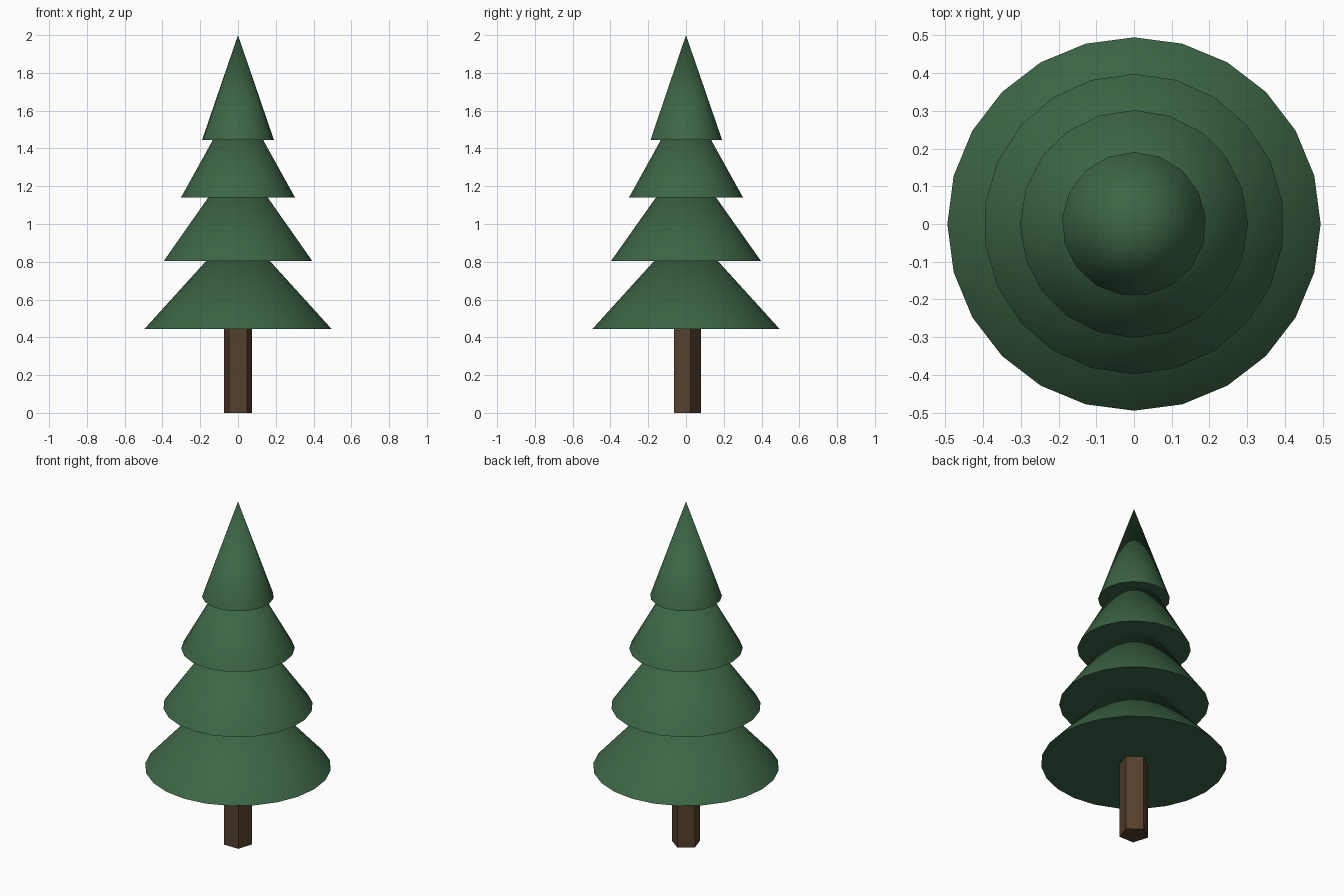
import bpy
import math

if "Cube" in bpy.data.objects:
    bpy.data.objects.remove(bpy.data.objects["Cube"])


def material(name, color):
    mat = bpy.data.materials.new(name)
    mat.diffuse_color = color
    mat.use_nodes = True
    mat.node_tree.nodes["Principled BSDF"].inputs["Base Color"].default_value = mat.diffuse_color
    return mat


green = material("needles", (0.045, 0.13, 0.06, 1))
brown = material("bark", (0.09, 0.05, 0.025, 1))


def cone(name, sides, radius, bottom, top, mat):
    bpy.ops.mesh.primitive_cone_add(vertices=sides, radius1=radius, radius2=0,
                                    depth=top - bottom,
                                    location=(0, 0, (bottom + top) / 2))
    obj = bpy.context.object
    obj.name = name
    obj.data.materials.append(mat)
    bpy.ops.object.shade_smooth_by_angle(angle=math.radians(30))
    return obj


# Trunk: five-sided, flat shaded
bpy.ops.mesh.primitive_cylinder_add(vertices=5, radius=0.079, depth=0.5,
                                    location=(0, 0, 0.25))
trunk = bpy.context.object
trunk.name = "trunk"
trunk.data.materials.append(brown)

# Foliage tiers: sides, radius, bottom, apex
tiers = [
    (24, 0.495, 0.445, 0.99),
    (22, 0.398, 0.803, 1.365),
    (20, 0.302, 1.14, 1.685),
    (17, 0.191, 1.445, 2.0),
]
for i, (sides, radius, bottom, top) in enumerate(tiers, 1):
    cone(f"foliage_tier_{i}", sides, radius, bottom, top, green)
